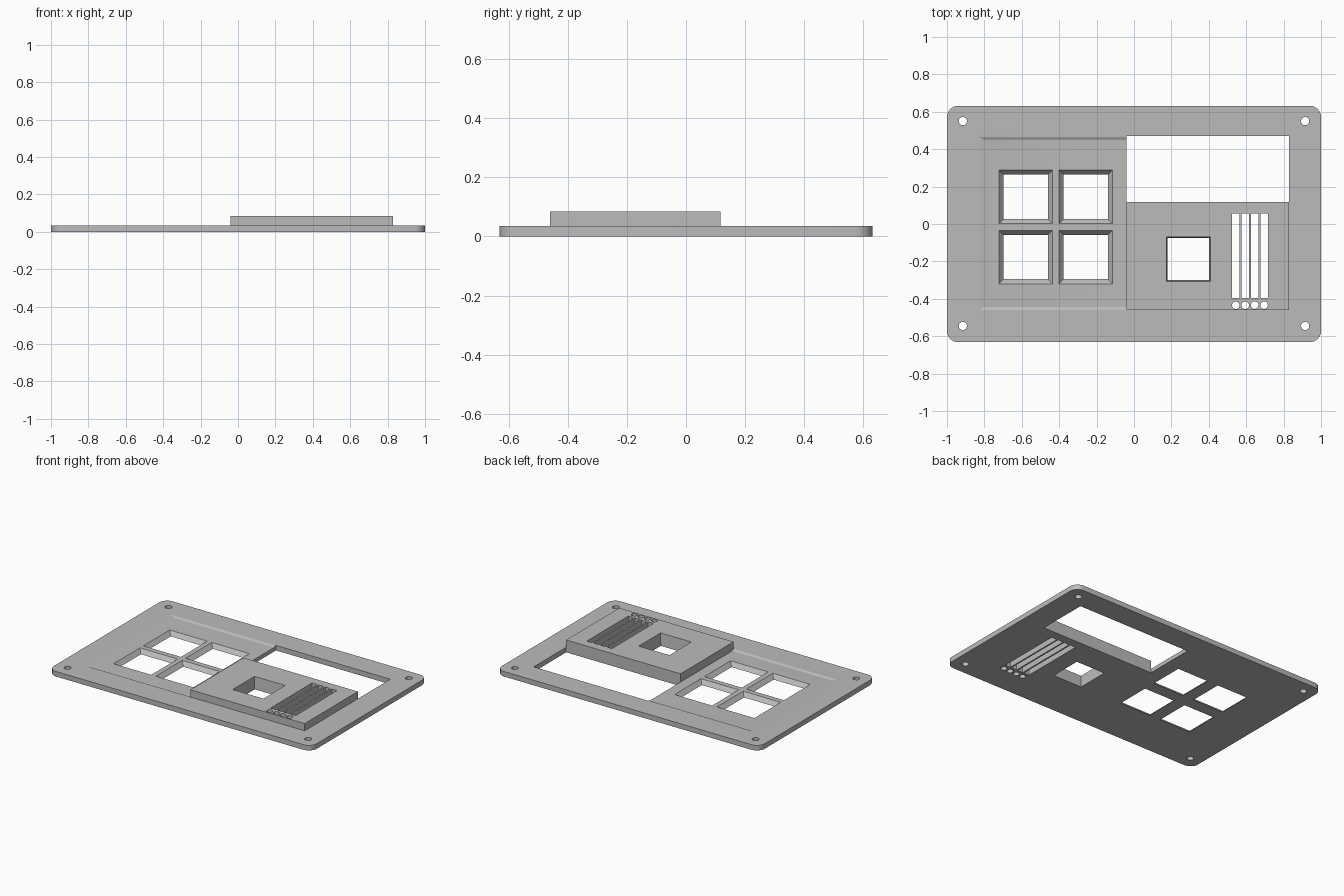
import bpy, bmesh, math

cube = bpy.data.objects.get("Cube")
if cube:
    bpy.data.objects.remove(cube, do_unlink=True)

grey = bpy.data.materials.new("plain grey")
grey.use_nodes = True
colour = (0.5, 0.5, 0.5, 1)
grey.diffuse_color = colour
grey.node_tree.nodes["Principled BSDF"].inputs["Base Color"].default_value = colour

THICK, FLOOR, TOP = 0.035, 0.028, 0.085


def frustum(bm, low, high, z0, z1):
    """Box between two rectangles given as (x0, x1, y0, y1)."""
    rings = []
    for (x0, x1, y0, y1), z in ((low, z0), (high, z1)):
        rings.append([bm.verts.new((x, y, z)) for x, y in
                      ((x0, y0), (x1, y0), (x1, y1), (x0, y1))])
    a, b = rings
    bm.faces.new(a[::-1])
    bm.faces.new(b)
    for i in range(4):
        j = (i + 1) % 4
        bm.faces.new((a[i], a[j], b[j], b[i]))


def box(bm, rect, z0, z1):
    frustum(bm, rect, rect, z0, z1)


def grow(rect, d):
    x0, x1, y0, y1 = rect
    return (x0 - d, x1 + d, y0 - d, y1 + d)


def cylinder(bm, x, y, r):
    ret = bmesh.ops.create_cone(bm, cap_ends=True, segments=24, radius1=r,
                                radius2=r, depth=0.4)
    bmesh.ops.translate(bm, verts=ret["verts"], vec=(x, y, 0))


def make(name, bm):
    bmesh.ops.recalc_face_normals(bm, faces=bm.faces[:])
    mesh = bpy.data.meshes.new(name)
    bm.to_mesh(mesh)
    bm.free()
    mesh.materials.append(grey)
    obj = bpy.data.objects.new(name, mesh)
    bpy.context.collection.objects.link(obj)
    return obj


def combine(target, tool, operation):
    mod = target.modifiers.new("combine", "BOOLEAN")
    mod.operation, mod.solver, mod.object = operation, "EXACT", tool
    bpy.context.view_layer.objects.active = target
    bpy.ops.object.modifier_apply(modifier=mod.name)
    bpy.data.objects.remove(tool, do_unlink=True)


# Base plate with rounded corners
bm = bmesh.new()
box(bm, (-1, 1, -0.632, 0.632), 0, THICK)
uprights = [e for e in bm.edges if abs(e.verts[0].co.z - e.verts[1].co.z) > 0.01]
bmesh.ops.bevel(bm, geom=uprights, offset=0.06, segments=8, affect="EDGES", profile=0.5)
panel = make("panel", bm)

# Shallow recess with sloping rims around the four keys
bm = bmesh.new()
frustum(bm, (-0.805, -0.02, -0.444, 0.45), (-0.853, -0.02, -0.476, 0.482),
        FLOOR, THICK + 0.007)
combine(panel, make("recess_cutter", bm), "DIFFERENCE")

# Raised block
bm = bmesh.new()
box(bm, (-0.04, 0.83, -0.46, 0.16), 0.01, TOP)
combine(panel, make("raised_block", bm), "UNION")

# Display window behind the block
bm = bmesh.new()
box(bm, (-0.04, 0.83, 0.117, 0.47), -0.1, 0.2)
combine(panel, make("window_cutter", bm), "DIFFERENCE")

# Through openings
bm = bmesh.new()
for x in (-0.579, -0.258):
    for y in (0.145, -0.177):
        key = (x - 0.118, x + 0.118, y - 0.118, y + 0.118)
        frustum(bm, grow(key, -0.004), grow(key, 0.029), -0.005, FLOOR + 0.005)
square = (0.18, 0.402, -0.3, -0.075)
frustum(bm, grow(square, -0.002), grow(square, 0.007), -0.02, TOP + 0.01)
for i in range(4):
    x = 0.544 + i * 0.0505
    box(bm, (x - 0.02, x + 0.02, -0.395, 0.056), -0.1, 0.2)
    cylinder(bm, x, -0.434, 0.02)
for x in (-0.915, 0.915):
    for y in (-0.545, 0.55):
        cylinder(bm, x, y, 0.022)
combine(panel, make("opening_cutter", bm), "DIFFERENCE")

# Smooth round corners, crisp edges
bpy.ops.object.select_all(action="DESELECT")
panel.select_set(True)
bpy.context.view_layer.objects.active = panel
bpy.ops.object.shade_smooth_by_angle(angle=math.radians(20))
